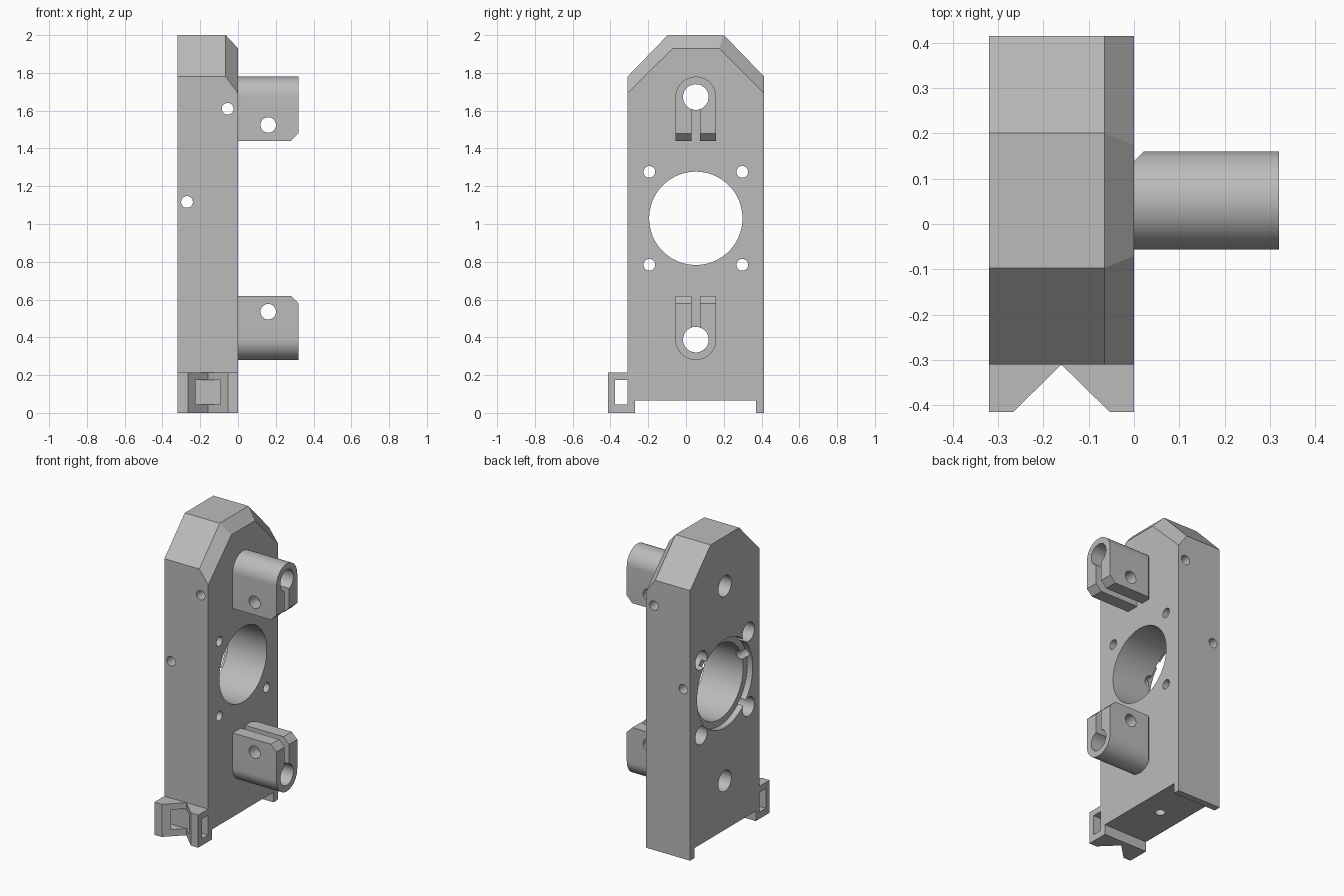
import bpy, bmesh
from math import sin, cos, pi, radians

if "Cube" in bpy.data.objects:
    bpy.data.objects.remove(bpy.data.objects["Cube"], do_unlink=True)

grey = bpy.data.materials.new("plain_grey")
grey.use_nodes = True
grey.diffuse_color = (0.5, 0.5, 0.5, 1)
grey.node_tree.nodes["Principled BSDF"].inputs["Base Color"].default_value = (0.5, 0.5, 0.5, 1)

MID_Y, MID_Z = 0.052, 1.03      # centre of the motor bore
ROD_Z = 0.642                   # clamp bore distance from that centre
LEFT, FACE = -0.32, 0.0         # plate thickness along x


def loft(name, rings):
    """Closed solid through rings of matching 3D points."""
    bm = bmesh.new()
    loops = [[bm.verts.new(p) for p in ring] for ring in rings]
    for a, b in zip(loops, loops[1:]):
        for i in range(len(a)):
            j = (i + 1) % len(a)
            bm.faces.new((a[i], a[j], b[j], b[i]))
    bm.faces.new(loops[0])
    bm.faces.new(loops[-1])
    bmesh.ops.recalc_face_normals(bm, faces=bm.faces)
    mesh = bpy.data.meshes.new(name)
    bm.to_mesh(mesh)
    bm.free()
    mesh.materials.append(grey)
    obj = bpy.data.objects.new(name, mesh)
    bpy.context.collection.objects.link(obj)
    return obj


def prism(name, pts, axis, lo, hi):
    """Extrude a 2D outline along one axis."""
    place = {"x": lambda u, v, w: (w, u, v),
             "y": lambda u, v, w: (u, w, v),
             "z": lambda u, v, w: (u, v, w)}[axis]
    return loft(name, [[place(u, v, w) for u, v in pts] for w in (lo, hi)])


def arc(u, v, r, start, end, steps):
    angles = [start + (end - start) * i / steps for i in range(steps + 1)]
    return [(u + r * cos(t), v + r * sin(t)) for t in angles]


def rod(axis, u, v, r, lo, hi, sides=32):
    return prism("cutter", arc(u, v, r, 0, 2 * pi, sides)[:-1], axis, lo, hi)


def cut(obj, cutters):
    """Subtract the cutters, bake the result and drop the cutters."""
    for c in cutters:
        c.hide_render = True
        mod = obj.modifiers.new("cut", "BOOLEAN")
        mod.operation, mod.solver, mod.object = "DIFFERENCE", "EXACT", c
    bpy.context.view_layer.update()
    deps = bpy.context.evaluated_depsgraph_get()
    baked = bpy.data.meshes.new_from_object(obj.evaluated_get(deps))
    obj.modifiers.clear()
    obj.data = baked
    for c in cutters:
        bpy.data.objects.remove(c, do_unlink=True)


def smooth(obj):
    bpy.ops.object.select_all(action="DESELECT")
    obj.select_set(True)
    bpy.context.view_layer.objects.active = obj
    bpy.ops.object.shade_smooth_by_angle(angle=radians(25))


# Main plate: chamfered top, feet along front and back of the underside
def plate_ring(x, shoulder, top, flat):
    front, back = -0.31, 0.414
    return [(x, y, z) for y, z in (
        (front, 0), (-0.27, 0), (-0.27, 0.066), (0.37, 0.066), (0.37, 0), (back, 0),
        (back, shoulder), (MID_Y + flat, top), (MID_Y - flat, top), (front, shoulder))]


plate = loft("main_plate", [plate_ring(LEFT, 1.78, 2.0, 0.149),
                            plate_ring(-0.065, 1.78, 2.0, 0.149),
                            plate_ring(FACE, 1.692, 1.93, 0.122)])

# Plate holes: motor bore and recess, rod holes, cross holes, underside hole
holes = [rod("x", MID_Y, MID_Z, 0.247, -0.5, 0.2, 96),
         rod("x", MID_Y, MID_Z, 0.29, -0.5, LEFT + 0.04, 96),
         rod("y", -0.27, 1.117, 0.031, -0.6, 0.6),
         rod("y", -0.055, 1.61, 0.031, -0.6, 0.6),
         rod("z", -0.16, MID_Y, 0.031, -0.2, MID_Z - ROD_Z)]
for sz in (-1, 1):
    holes.append(rod("x", MID_Y, MID_Z + sz * ROD_Z, 0.068, -0.5, 0.2))
    for sy in (-1, 1):
        y, z = MID_Y + sy * 0.246, MID_Z + sz * 0.246
        holes.append(rod("x", y, z, 0.031, -0.5, 0.2))
        holes.append(rod("x", y, z, 0.062, -0.5, LEFT + 0.15))
cut(plate, holes)
smooth(plate)

# Rod clamps: slotted keyhole outline, mirrored above and below the bore
for name, s in (("upper_clamp", 1), ("lower_clamp", -1)):
    r_out, r_in, slit, end = 0.108, 0.068, 0.023, 0.41
    outline = [(-slit, end - ROD_Z), (-r_out, end - ROD_Z)]
    outline += arc(0, 0, r_out, pi, 0, 32)
    outline += [(r_out, end - ROD_Z), (slit, end - ROD_Z)]
    gap = math_gap = 0.345
    outline += arc(0, 0, r_in, -pi / 2 + gap, 3 * pi / 2 - gap, 32)
    clamp = prism(name, [(MID_Y + u, MID_Z + s * (ROD_Z + v)) for u, v in outline],
                  "x", FACE, 0.32)
    tip = MID_Z + s * end
    corner = [(0.275, tip - s * 0.005), (0.33, tip + s * 0.05), (0.33, tip - s * 0.005)]
    relief = [(-0.01, 0.128), (0.035, 0.173), (-0.01, 0.173)]
    cut(clamp, [rod("y", 0.16, MID_Z + s * 0.494, 0.041, -0.3, 0.3),
                prism("cutter", corner, "y", -0.3, 0.3),
                prism("cutter", relief, "z", 0, 2)])
    smooth(clamp)

# Belt tie lugs: two wedges forming a V, with a window through both
for name, s in (("right_tie_lug", -1), ("left_tie_lug", 1)):
    wedge = [(-0.16 + s * u, y) for u, y in
             ((0.16, -0.414), (0.106, -0.414), (0, -0.31), (0.16, -0.31))]
    lug = prism(name, wedge, "z", 0, 0.215)
    window = [(-0.375, 0.044), (-0.30, 0.044), (-0.30, 0.175), (-0.375, 0.175)]
    cut(lug, [prism("cutter", window, "x", -0.5, 0.2)])
